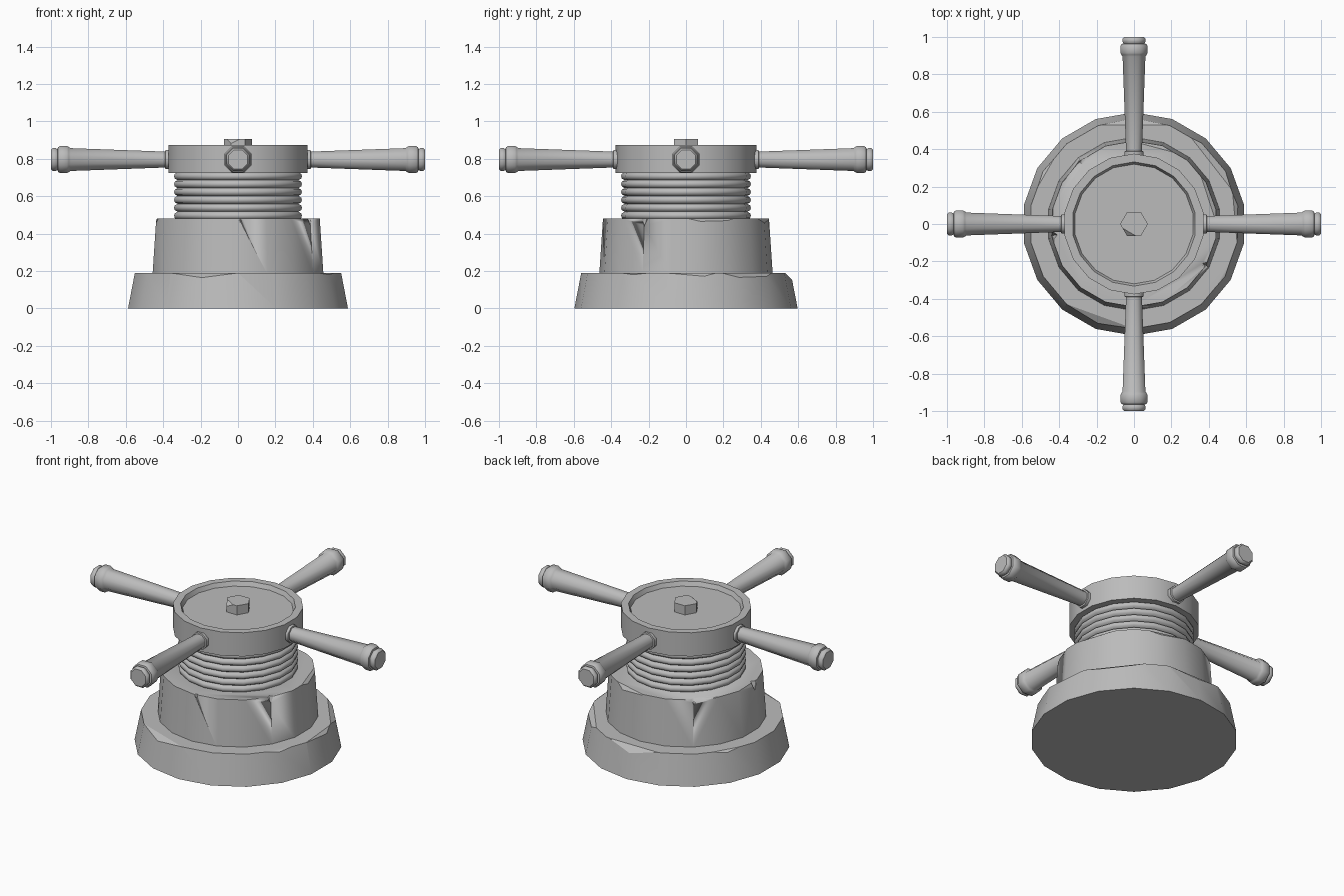
import bpy, bmesh
from math import sin, cos, pi, radians
from mathutils import Matrix, Vector

if "Cube" in bpy.data.objects:
    bpy.data.objects.remove(bpy.data.objects["Cube"])

grey = bpy.data.materials.new("weathered_grey")
grey.use_nodes = True
grey.diffuse_color = (0.5, 0.5, 0.5, 1)
grey.node_tree.nodes["Principled BSDF"].inputs["Base Color"].default_value = (0.5, 0.5, 0.5, 1)


def lathe(profile, sides, phase=0.0):
    """Closed solid of revolution about z, from (radius, height) points."""
    bm = bmesh.new()
    rings = [[bm.verts.new((r * cos(a), r * sin(a), z))
              for a in (phase + 2 * pi * i / sides for i in range(sides))]
             for r, z in profile]
    for low, high in zip(rings, rings[1:]):
        for i in range(sides):
            j = (i + 1) % sides
            bm.faces.new((low[i], low[j], high[j], high[i]))
    bm.faces.new(rings[0][::-1])
    bm.faces.new(rings[-1])
    return bm


def chip(bm, azimuth, radius, height, tilt):
    """Slice off a flat flake from a top edge."""
    a, e = radians(azimuth), radians(tilt)
    point = Vector((radius * cos(a), radius * sin(a), height))
    normal = Vector((cos(a) * cos(e), sin(a) * cos(e), sin(e)))
    cut = bmesh.ops.bisect_plane(bm, geom=bm.verts[:] + bm.edges[:] + bm.faces[:],
                                 plane_co=point, plane_no=normal, clear_outer=True)
    edges = [g for g in cut["geom_cut"] if isinstance(g, bmesh.types.BMEdge)]
    bmesh.ops.holes_fill(bm, edges=edges, sides=0)


def finish(name, bm, angle=30):
    bmesh.ops.recalc_face_normals(bm, faces=bm.faces[:])
    mesh = bpy.data.meshes.new(name)
    bm.to_mesh(mesh)
    bm.free()
    mesh.materials.append(grey)
    ob = bpy.data.objects.new(name, mesh)
    bpy.context.collection.objects.link(ob)
    bpy.ops.object.select_all(action='DESELECT')
    ob.select_set(True)
    bpy.context.view_layer.objects.active = ob
    bpy.ops.object.shade_smooth_by_angle(angle=radians(angle))
    return ob


def notch(ob, azimuth, radius, height, width, depth):
    """Cut a V-shaped nick into a top edge."""
    bm = bmesh.new()
    bmesh.ops.create_cone(bm, cap_ends=True, segments=4, radius1=0.001,
                          radius2=width, depth=depth * 2)
    bm.transform(Matrix.Rotation(radians(azimuth), 4, 'Z')
                 @ Matrix.Translation((radius, 0, height)))
    cutter = finish("notch_cutter", bm)
    cutter.hide_render = True
    mod = ob.modifiers.new("notch", 'BOOLEAN')
    mod.operation = 'DIFFERENCE'
    mod.solver = 'EXACT'
    mod.object = cutter
    bpy.context.view_layer.objects.active = ob
    bpy.ops.object.modifier_apply(modifier=mod.name)
    bpy.data.objects.remove(cutter)


SIDES, PHASE = 18, radians(10)

# Foot: wide tapered plinth with chipped rim
bm = lathe([(0.597, 0), (0.56, 0.19)], SIDES, PHASE)
for azimuth, radius, tilt in ((250, 0.526, 57), (90, 0.53, 45), (38, 0.525, 55),
                              (-30, 0.545, 60), (5, 0.54, 50), (150, 0.545, 55)):
    chip(bm, azimuth, radius, 0.19, tilt)
finish("foot", bm)

# Drum: tapered barrel with flakes and nicks along its top edge
bm = lathe([(0.464, 0.18), (0.444, 0.48)], SIDES, PHASE)
for azimuth, radius, tilt in ((18, 0.42, 55), (75, 0.425, 40), (182, 0.43, 25), (135, 0.428, 45)):
    chip(bm, azimuth, radius, 0.48, tilt)
drum = finish("drum", bm)
for azimuth, width, depth in ((-30, 0.035, 0.055), (131, 0.04, 0.04),
                              (188, 0.05, 0.06), (-88, 0.02, 0.025)):
    notch(drum, azimuth, 0.44, 0.48, width, depth)

# Neck: stack of rounded coils
profile, coils, low, high = [], 6, 0.475, 0.728
step = (high - low) / coils
for i in range(coils):
    z = low + i * step
    profile += [(0.328, z), (0.343, z + 0.2 * step), (0.347, z + 0.5 * step),
                (0.343, z + 0.8 * step)]
profile.append((0.328, high))
finish("coiled_neck", lathe(profile, SIDES, PHASE), 50)

# Head: disc with a raised rim around a sunken top
finish("head", lathe([(0.376, 0.725), (0.376, 0.875), (0.332, 0.875),
                      (0.32, 0.848)], SIDES, PHASE))

# Bolt: hexagonal nut with one broken corner
bm = lathe([(0.074, 0.84), (0.074, 0.906)], 6)
chip(bm, 240, 0.05, 0.906, 45)
finish("bolt", bm, 20)

# Handles: four turned bars with a collar and a banded end
handle = [(0.055, 0.33), (0.055, 0.388), (0.046, 0.39), (0.066, 0.895),
          (0.073, 0.905), (0.079, 0.915), (0.079, 0.95), (0.071, 0.963),
          (0.06, 0.965), (0.066, 0.975), (0.066, 0.99), (0.056, 1.0)]
for i, name in enumerate(("left", "back", "right", "front")):
    bm = lathe(handle, 8, pi / 8)
    bm.transform(Matrix.Translation((0, 0, 0.796)) @ Matrix.Rotation(i * pi / 2, 4, 'Z')
                 @ Matrix.Rotation(pi / 2, 4, 'Y'))
    finish(name + "_handle", bm, 46)
